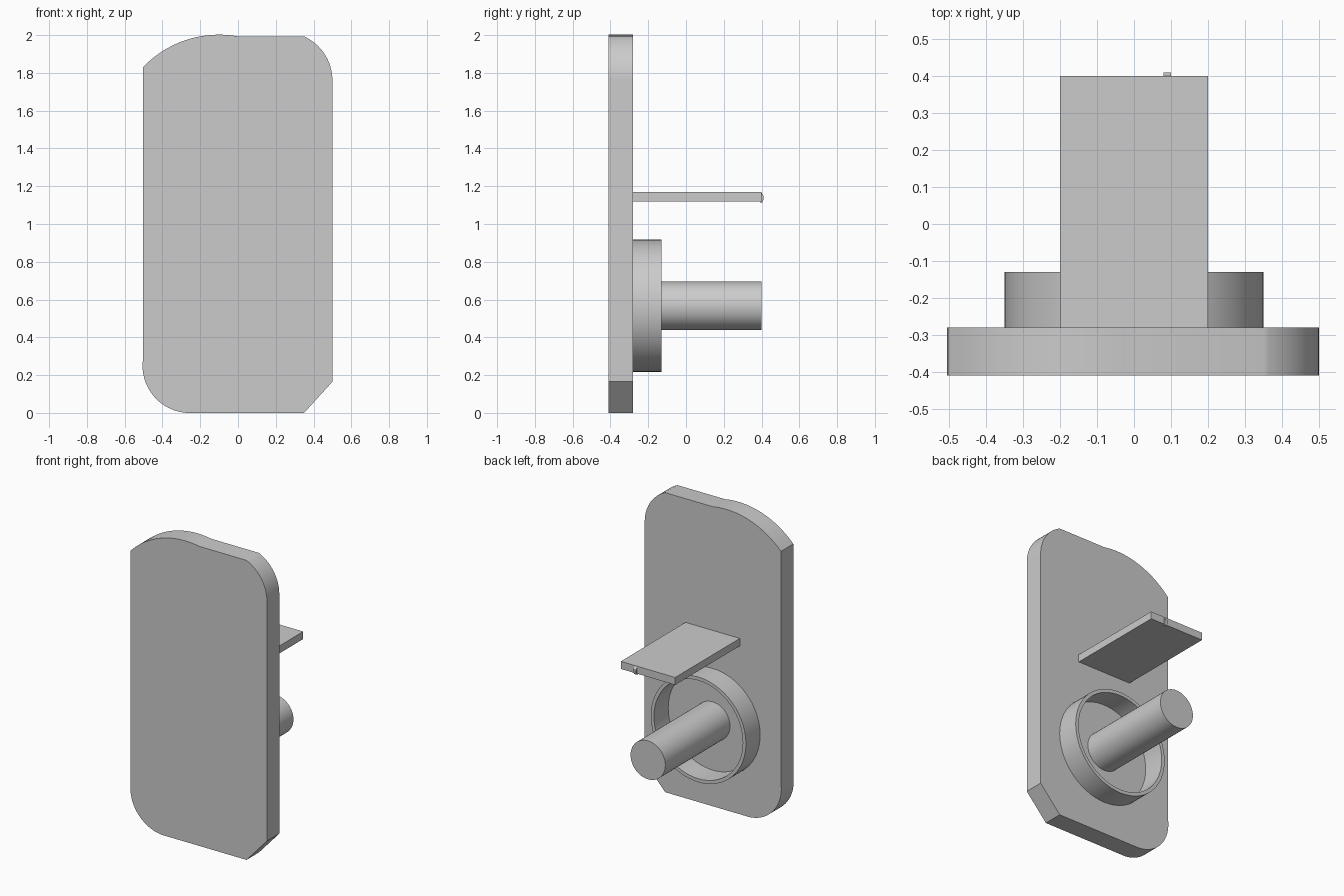
import bpy
import bmesh
from math import radians, cos, sin, tau
from mathutils import Vector

cube = bpy.data.objects.get("Cube")
if cube:
    bpy.data.objects.remove(cube, do_unlink=True)

GREY = (0.6, 0.6, 0.6, 1)
grey = bpy.data.materials.new("plain grey")
grey.use_nodes = True
grey.diffuse_color = GREY
grey.node_tree.nodes["Principled BSDF"].inputs["Base Color"].default_value = GREY


def finish(name, bm):
    """Turn a bmesh into a named object with smooth rounds and sharp edges."""
    bmesh.ops.recalc_face_normals(bm, faces=bm.faces)
    mesh = bpy.data.meshes.new(name)
    bm.to_mesh(mesh)
    bm.free()
    mesh.materials.append(grey)
    obj = bpy.data.objects.new(name, mesh)
    bpy.context.collection.objects.link(obj)
    bpy.ops.object.select_all(action="DESELECT")
    obj.select_set(True)
    bpy.context.view_layer.objects.active = obj
    bpy.ops.object.shade_smooth_by_angle(angle=radians(30))
    return obj


def extrude(name, points, offset):
    """Extrude a flat closed outline along an offset."""
    bm = bmesh.new()
    face = bm.faces.new([bm.verts.new(p) for p in points])
    result = bmesh.ops.extrude_face_region(bm, geom=[face], use_keep_orig=True)
    moved = [g for g in result["geom"] if isinstance(g, bmesh.types.BMVert)]
    bmesh.ops.translate(bm, verts=moved, vec=offset)
    return finish(name, bm)


def arc(centre, start, end):
    """Points of the arc about a centre from start, swept to the end direction."""
    c = Vector(centre)
    a, b = Vector(start) - c, Vector(end) - c
    sweep = a.angle_signed(b)  # clockwise positive
    steps = 20
    angle0 = Vector((1, 0)).angle_signed(a)
    return [(c.x + a.length * cos(angle0 + sweep * i / steps),
             c.y - a.length * sin(angle0 + sweep * i / steps))
            for i in range(steps + 1)]


FRONT, BACK, TIP = -0.41, -0.28, 0.40
AXIS_Z = 0.567

# Face plate: a different treatment on each corner
outline = arc((-0.1, 1.445), (-0.503, 1.83), (0, 1.99))
outline += arc((0.244, 1.76), (0.35, 1.993), (0.5, 1.76))
outline += [(0.5, 0.165), (0.35, 0)]
outline += arc((-0.255, 0.25), (-0.27, 0), (-0.502, 0.285))
extrude("face_plate", [(x, FRONT, z) for x, z in outline], (0, BACK - FRONT, 0))

# Shelf behind the plate
shelf = [(-0.2, 1.12), (0.2, 1.12), (0.2, 1.17), (-0.2, 1.17)]
extrude("shelf", [(x, BACK, z) for x, z in shelf], (0, TIP - BACK, 0))

# Little rounded catch on the shelf end
catch = [(TIP - 0.006, 1.11), (TIP + 0.004, 1.115), (TIP + 0.01, 1.13),
         (TIP + 0.01, 1.15), (TIP, 1.165), (TIP - 0.006, 1.165)]
extrude("shelf_catch", [(0.08, y, z) for y, z in catch], (0.02, 0, 0))

# Thin open collar
bm = bmesh.new()
section = [(0.35, BACK), (0.35, -0.13), (0.327, -0.13), (0.327, BACK)]
verts = [bm.verts.new((x, y, AXIS_Z)) for x, y in section]
edges = [bm.edges.new((verts[i], verts[(i + 1) % 4])) for i in range(4)]
bmesh.ops.spin(bm, geom=verts + edges, cent=(0, 0, AXIS_Z), axis=(0, 1, 0),
               angle=tau, steps=64, use_merge=True)
bmesh.ops.remove_doubles(bm, verts=bm.verts, dist=0.0001)
finish("collar", bm)

# Round post through the collar
circle = [(0.128 * cos(tau * i / 48), BACK, AXIS_Z + 0.128 * sin(tau * i / 48))
          for i in range(48)]
extrude("post", circle, (0, TIP - BACK, 0))
